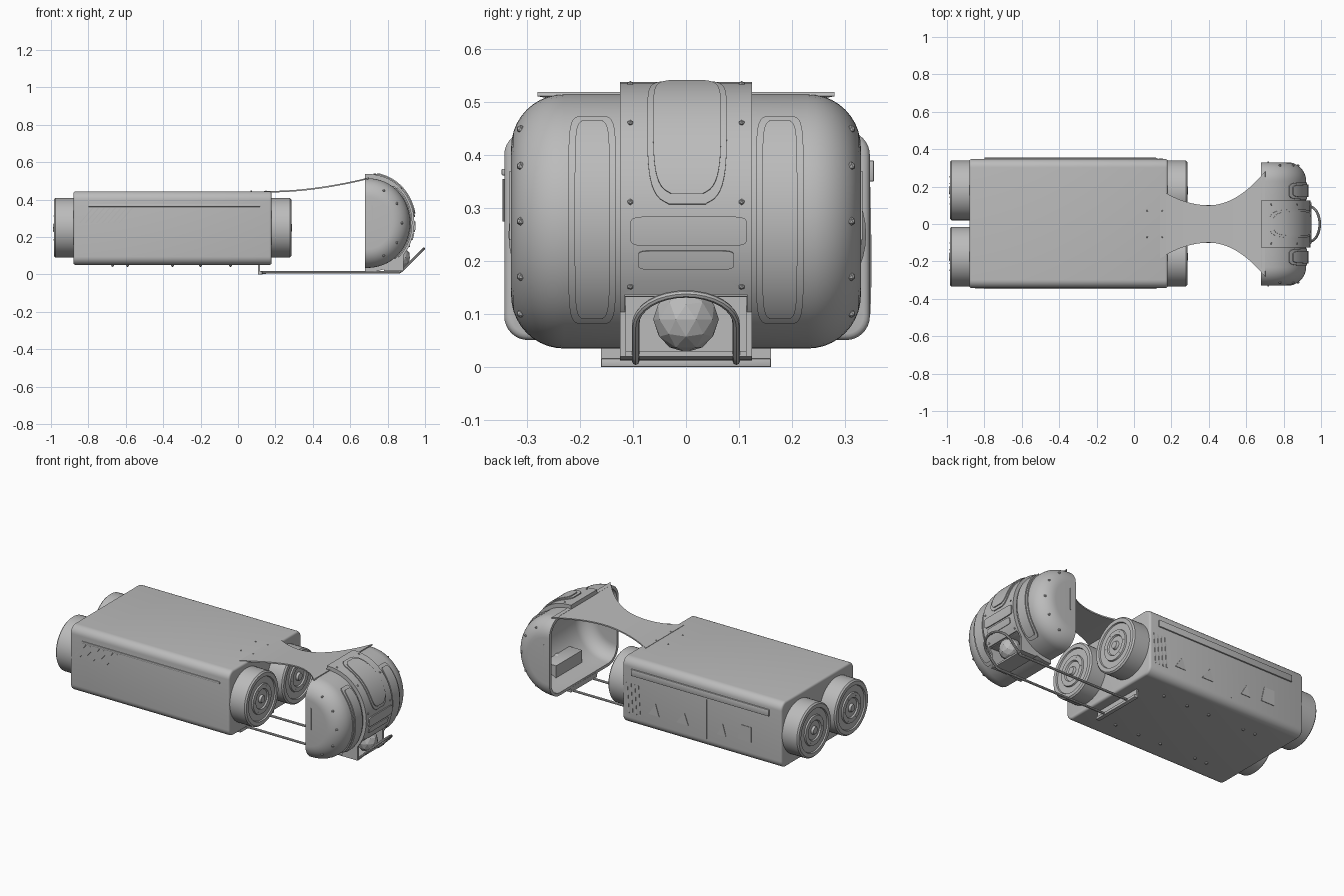
import bpy, bmesh
from math import sin, cos, pi, radians, sqrt
from mathutils import Matrix, Vector

cube = bpy.data.objects.get("Cube")
if cube:
    bpy.data.objects.remove(cube, do_unlink=True)

grey = bpy.data.materials.new("plain_grey")
grey.use_nodes = True
COLOUR = (0.5, 0.5, 0.5, 1)
grey.diffuse_color = COLOUR
grey.node_tree.nodes["Principled BSDF"].inputs["Base Color"].default_value = COLOUR


def finish(obj, angle=35):
    """Bake modifiers, assign the colour and smooth the soft edges."""
    bpy.ops.object.select_all(action='DESELECT')
    obj.select_set(True)
    bpy.context.view_layer.objects.active = obj
    bpy.ops.object.convert(target='MESH')
    obj = bpy.context.view_layer.objects.active
    obj.data.materials.clear()
    obj.data.materials.append(grey)
    bpy.ops.object.shade_smooth_by_angle(angle=radians(angle))
    return obj


def new_object(name, bm):
    mesh = bpy.data.meshes.new(name)
    bm.to_mesh(mesh)
    bm.free()
    obj = bpy.data.objects.new(name, mesh)
    bpy.context.collection.objects.link(obj)
    return obj


def box(name, lo, hi, bevel=0.0):
    bm = bmesh.new()
    lo, hi = Vector(lo), Vector(hi)
    bmesh.ops.create_cube(bm, size=1, matrix=Matrix.Translation((lo + hi) / 2)
                          @ Matrix.Diagonal((*(hi - lo), 1)))
    if bevel:
        bmesh.ops.bevel(bm, geom=bm.edges[:], offset=bevel, segments=2,
                        profile=0.5, affect='EDGES')
    return finish(new_object(name, bm))


def sheet(name, rows, thickness, caps=False, cutter=None):
    """A grid of points turned into a thickened skin."""
    bm = bmesh.new()
    vs = [[bm.verts.new(p) for p in row] for row in rows]
    for a, b in zip(vs, vs[1:]):
        for j in range(len(a) - 1):
            bm.faces.new((a[j], b[j], b[j + 1], a[j + 1]))
    if caps:
        bm.faces.new([row[-1] for row in vs])
        bm.faces.new([row[0] for row in reversed(vs)])
    obj = new_object(name, bm)
    solid = obj.modifiers.new("skin", 'SOLIDIFY')
    solid.thickness = thickness
    solid.offset = -1
    if cutter:
        cut = obj.modifiers.new("opening", 'BOOLEAN')
        cut.object = cutter
        cut.operation = 'DIFFERENCE'
        cut.solver = 'EXACT'
    return finish(obj)


def dome(a, y, grow=0.0):
    """Point on the head surface at elevation a and width y."""
    d = min(1, max(0, abs(y) - 0.23) / 0.1)
    r = 0.24 + grow - 0.1 * (1 - sqrt(1 - d * d))
    return (0.68 + r * max(0, cos(a)) ** 0.9, y, 0.275 + r * sin(a))


def patch(name, top, bottom, y, half, grow, power=None, thickness=0.014, cutter=None):
    """Panel following the head, with a superellipse outline if power is given."""
    rows, n = [], 28
    for i in range(n + 1):
        s = -cos(pi * i / n) if power else 2 * i / n - 1
        w = half * max(0.05, 1 - abs(s) ** power) ** (1 / power) if power else half
        a = radians(top + (bottom - top) * (s + 1) / 2)
        rows.append([dome(a, y + w * k / 3, grow) for k in range(-3, 4)])
    return sheet(name, rows, thickness, cutter=cutter)


def rivet(name, at, r=0.008):
    bm = bmesh.new()
    bmesh.ops.create_icosphere(bm, subdivisions=1, radius=r, matrix=Matrix.Translation(at))
    return finish(new_object(name, bm))


def side_plate(name, points, y, depth=0.006):
    """Thin outline in x and z, standing proud of a side wall."""
    bm = bmesh.new()
    face = bm.faces.new([bm.verts.new((x, y, z)) for x, z in points])
    ext = bmesh.ops.extrude_face_region(bm, geom=[face])
    out = depth if y > 0 else -depth
    bmesh.ops.translate(bm, vec=(0, out, 0),
                        verts=[v for v in ext["geom"] if isinstance(v, bmesh.types.BMVert)])
    bmesh.ops.recalc_face_normals(bm, faces=bm.faces[:])
    return finish(new_object(name, bm))


# Long body with rounded lengthwise edges and softened ends
bm = bmesh.new()
bmesh.ops.create_cube(bm, size=1, matrix=Matrix.Translation((-0.35, 0.002, 0.248))
                      @ Matrix.Diagonal((1.06, 0.69, 0.394, 1)))
long_edges = [e for e in bm.edges if abs(e.verts[0].co.x - e.verts[1].co.x) > 0.5]
bmesh.ops.bevel(bm, geom=long_edges, offset=0.045, segments=8, profile=0.5, affect='EDGES')
end_edges = [e for e in bm.edges if abs(e.verts[0].co.x - e.verts[1].co.x) < 0.01]
bmesh.ops.bevel(bm, geom=end_edges, offset=0.012, segments=3, profile=0.5, affect='EDGES')
finish(new_object("body", bm))

# Round wheels with stepped faces at both ends
PROFILE = [(0.16, -0.03), (0.16, 0.097), (0.152, 0.105), (0.13, 0.105), (0.127, 0.097),
           (0.09, 0.097), (0.087, 0.105), (0.06, 0.105), (0.055, 0.097),
           (0.025, 0.097), (0.02, 0.11), (0.002, 0.11)]
for end, x0, way in (("front", 0.18, 1), ("rear", -0.88, -1)):
    for side, y0 in (("left", 0.18), ("right", -0.175)):
        bm = bmesh.new()
        n = 48
        rings = [[bm.verts.new((x0 + way * x, y0 + r * cos(2 * pi * i / n),
                                0.25 + r * sin(2 * pi * i / n))) for i in range(n)]
                 for r, x in PROFILE]
        for a, b in zip(rings, rings[1:]):
            for i in range(n):
                k = (i + 1) % n
                bm.faces.new((a[i], a[k], b[k], b[i]))
        bm.faces.new(rings[-1])
        bm.faces.new(rings[0])
        bmesh.ops.recalc_face_normals(bm, faces=bm.faces[:])
        for i in range(6):
            a = pi * i / 3
            bmesh.ops.create_icosphere(bm, subdivisions=1, radius=0.007, matrix=Matrix.Translation(
                (x0 + way * 0.1, y0 + 0.073 * cos(a), 0.25 + 0.073 * sin(a))))
        finish(new_object(f"{end}_{side}_wheel", bm))

# Waisted neck sheet from the body roof to the head
rows = []
for i in range(33):
    x = 0.14 + 0.56 * i / 32
    t = max(0, (x - 0.18) / 0.5)
    w = 0.1 + (1.25 if x < 0.4 else 2.0) * (x - 0.4) ** 2
    rows.append([(x, w * k / 4, 0.447 + 0.067 * t ** 1.8) for k in range(-4, 5)])
sheet("neck", rows, 0.008)

# Hollow head with a raised centre band, open behind and at the nose
opening = box("nose_cutter", (0.79, -0.115, -0.05), (1.1, 0.115, 0.137))
opening.hide_render = True
ys = [0.23 + 0.1 * sin(pi / 2 * i / 10) for i in range(11)]
ys = [-y for y in reversed(ys)] + [-0.12, 0, 0.12] + ys
angles = [pi / 2 - pi * i / 32 for i in range(33)]
sheet("head_shell", [[dome(a, y) for y in ys] for a in angles], 0.018, True, opening)
patch("head_band", 90, -90, 0, 0.125, 0.023, thickness=0.03, cutter=opening)
bpy.data.objects.remove(opening, do_unlink=True)

# Nose pocket walls, ball and brow
box("nose_back", (0.78, -0.122, 0.02), (0.795, 0.122, 0.145))
box("nose_roof", (0.78, -0.122, 0.132), (0.9, 0.122, 0.146), 0.004)
box("nose_floor", (0.78, -0.122, 0.02), (0.88, 0.122, 0.03))
for side, s in (("left", 1), ("right", -1)):
    box(f"nose_{side}_wall", (0.78, s * 0.119 - 0.006, 0.02), (0.885, s * 0.119 + 0.006, 0.146))
bm = bmesh.new()
bmesh.ops.create_icosphere(bm, subdivisions=2, radius=0.062,
                           matrix=Matrix.Translation((0.86, 0, 0.09)))
finish(new_object("nose_ball", bm), 15)

# Raised head panels
patch("visor_rim", 82, 7, 0.002, 0.075, 0.028, 4, 0.01)
patch("visor", 78, 11, 0.002, 0.064, 0.033, 4, 0.01)
patch("chin_plate", 2, -10, 0.005, 0.11, 0.03, 8, 0.01)
patch("chin_lip", -12, -20, 0, 0.09, 0.028, 8, 0.01)
for side, s in (("left", 1), ("right", -1)):
    patch(f"{side}_cheek_rim", 54, -52, s * 0.177, 0.045, 0.006, 6, 0.012)
    patch(f"{side}_cheek_pad", 49, -47, s * 0.177, 0.033, 0.012, 6, 0.012)
    for i, a in enumerate((62, 32, 0, -32, -62)):
        rivet(f"{side}_head_rivet_{i}", dome(radians(a), s * 0.312))
    side_plate(f"{side}_ear_slot", [(0.715, 0.24), (0.721, 0.24), (0.721, 0.37), (0.715, 0.37)],
               s * 0.328, 0.005)
    for i, a in enumerate((80, 45, 8, -28)):
        rivet(f"{side}_band_rivet_{i}", dome(radians(a), s * 0.105, 0.023), 0.006)

# Under rods joined by an inclined hoop in front of the nose
half = [(0.12, 0.095, 0.011), (0.86, 0.095, 0.011), (0.875, 0.095, 0.02)]
arc = [(0.935 + 0.058 * sin(a), 0.095 * cos(a), 0.08 + 0.058 * sin(a))
       for a in (pi * i / 16 for i in range(17))]
path = half + arc + [(x, -y, z) for x, y, z in reversed(half)]
curve = bpy.data.curves.new("rod_hoop", 'CURVE')
curve.dimensions = '3D'
curve.bevel_depth = 0.007
curve.bevel_resolution = 2
curve.use_fill_caps = True
spline = curve.splines.new('POLY')
spline.points.add(len(path) - 1)
for p, co in zip(spline.points, path):
    p.co = (*co, 1)
rods = bpy.data.objects.new("rod_hoop", curve)
bpy.context.collection.objects.link(rods)
finish(rods)
box("rod_bracket", (0.107, -0.16, 0.0), (0.13, 0.16, 0.016), 0.002)
box("rod_hanger", (0.107, -0.16, 0.0), (0.118, 0.16, 0.056))

# Side rails, slanted vents and cut marks on the body walls
box("right_rail", (-0.8, -0.348, 0.362), (0.12, -0.338, 0.374), 0.002)
box("left_rail", (-0.8, 0.34, 0.35), (0.12, 0.355, 0.39), 0.003)
for i in range(8):
    x = -0.85 + 0.03 * i
    side_plate(f"right_vent_{i}", [(x, 0.275), (x + 0.008, 0.275), (x + 0.078, 0.355),
                                   (x + 0.07, 0.355)], -0.342, 0.004)
for i in range(4):
    x = 0.06 + 0.025 * i
    side_plate(f"left_vent_{i}", [(x, 0.12), (x + 0.008, 0.12), (x + 0.02, 0.3),
                                  (x + 0.012, 0.3)], 0.345, 0.004)
for i, (x, w) in enumerate(((-0.03, 0.035), (-0.22, 0.04), (-0.48, 0.03))):
    side_plate(f"left_mark_{i}", [(x - w, 0.15), (x + w, 0.15), (x - w / 3, 0.22)], 0.345, 0.005)
side_plate("left_seam", [(-0.382, 0.1), (-0.378, 0.1), (-0.378, 0.34), (-0.382, 0.34)], 0.345, 0.003)
side_plate("left_hatch", [(-0.68, 0.16), (-0.59, 0.16), (-0.61, 0.25), (-0.68, 0.25)], 0.345, 0.005)

# Rivets under the body and on the roof by the neck
for i, x in enumerate((-0.67, -0.59, -0.35, -0.2, -0.04)):
    for y in (-0.2, 0.2):
        rivet(f"belly_rivet_{i}", (x, y, 0.049), 0.009)
for x in (0.07, 0.15):
    for y in (-0.07, 0.07):
        rivet("roof_rivet", (x, y, 0.445), 0.005)
